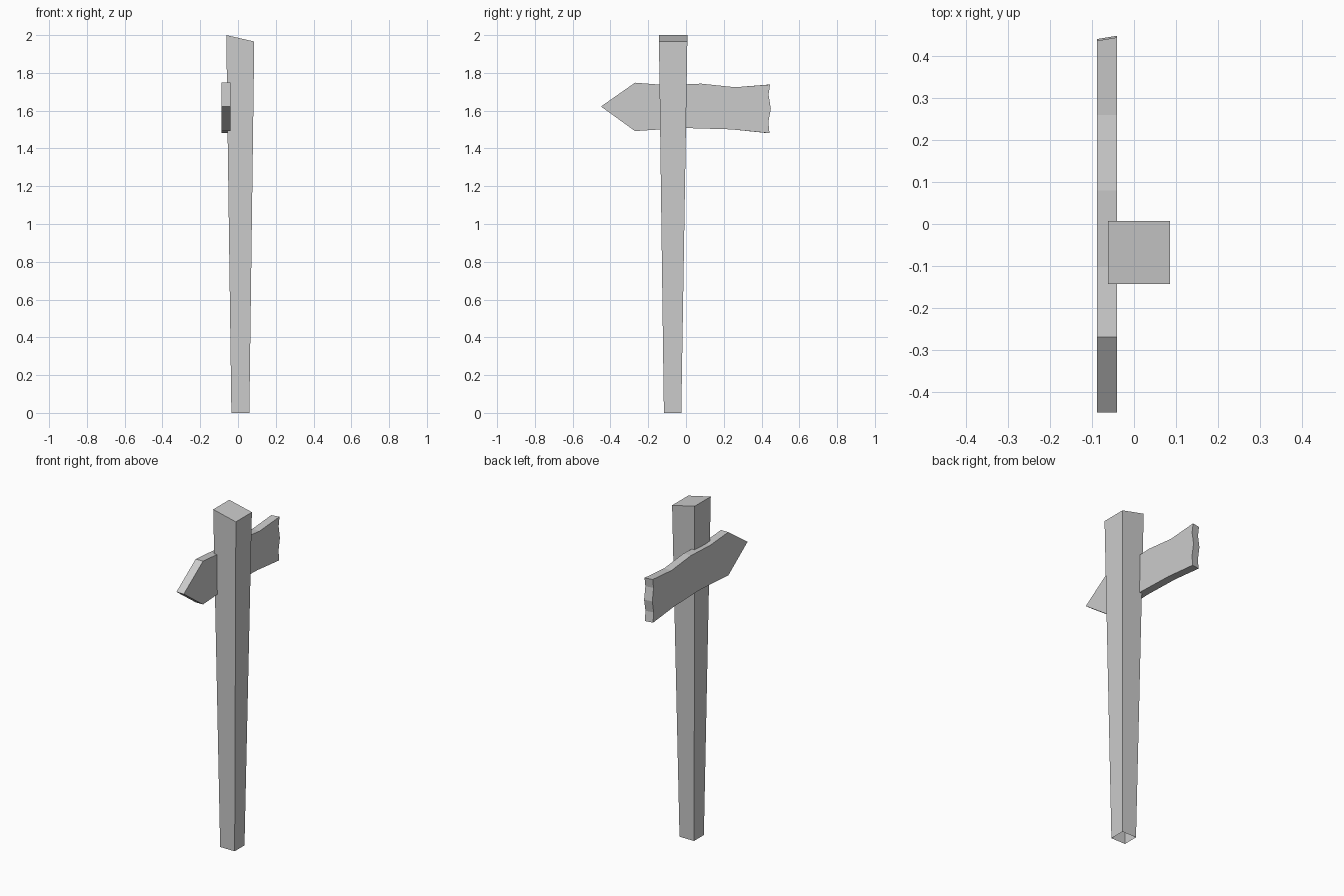
import bpy, bmesh

if "Cube" in bpy.data.objects:
    bpy.data.objects.remove(bpy.data.objects["Cube"])

def finish(bm, name):
    bmesh.ops.recalc_face_normals(bm, faces=bm.faces)
    mesh = bpy.data.meshes.new(name)
    bm.to_mesh(mesh)
    bm.free()
    obj = bpy.data.objects.new(name, mesh)
    bpy.context.collection.objects.link(obj)
    return obj

def loft(name, ring_a, ring_b, cap_a=True):
    """Bridge two matching rings of points and cap the ends."""
    bm = bmesh.new()
    a = [bm.verts.new(p) for p in ring_a]
    b = [bm.verts.new(p) for p in ring_b]
    n = len(a)
    for i in range(n):
        j = (i + 1) % n
        bm.faces.new((a[i], a[j], b[j], b[i]))
    bm.faces.new(b)
    if cap_a:
        bm.faces.new(a[::-1])
    return finish(bm, name)

# Post: widens upward, slanted top, open underneath
def rect(x0, x1, y0, y1, z0, z1):
    return [(x0, y0, z0), (x1, y0, z1), (x1, y1, z1), (x0, y1, z0)]

loft("post",
     rect(-0.035, 0.06, -0.117, -0.025, 0, 0),
     rect(-0.062, 0.086, -0.143, 0.007, 2.0, 1.966), cap_a=False)

# Sign board: arrow outline (y, z) with a wavy body and ragged end
outline = [(-0.45, 1.622), (-0.27, 1.492), (-0.10, 1.503), (0.0, 1.508),
           (0.24, 1.501), (0.434, 1.481), (0.428, 1.54), (0.441, 1.61),
           (0.429, 1.685), (0.437, 1.738), (0.26, 1.724), (0.08, 1.743),
           (-0.10, 1.735), (-0.27, 1.748)]
front = [(-0.088, y, z) for y, z in outline]
back = [(-0.04, y + (0.008 if y > 0.4 else 0), z) for y, z in outline]
loft("arrow_board", front, back)
